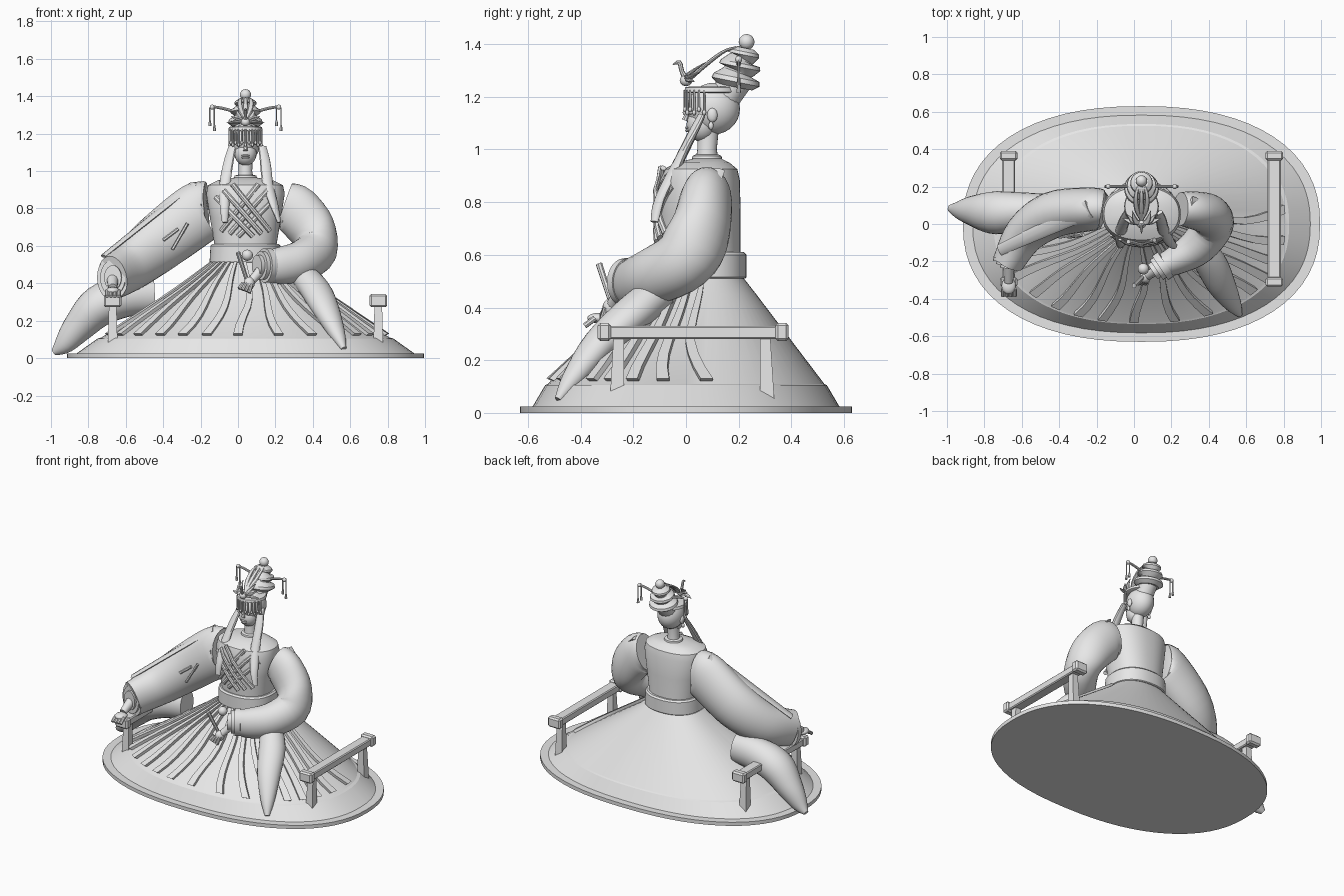
import bpy, bmesh, math
from mathutils import Vector

cube = bpy.data.objects.get("Cube")
if cube:
    bpy.data.objects.remove(cube)

clay = bpy.data.materials.new("light_grey")
clay.use_nodes = True
clay.diffuse_color = (0.8, 0.8, 0.8, 1)
clay.node_tree.nodes["Principled BSDF"].inputs["Base Color"].default_value = (0.8, 0.8, 0.8, 1)
CX = 0.04  # centre line of the figure


def finish(name, bm, angle=35):
    bmesh.ops.recalc_face_normals(bm, faces=bm.faces)
    me = bpy.data.meshes.new(name)
    bm.to_mesh(me)
    bm.free()
    me.materials.append(clay)
    ob = bpy.data.objects.new(name, me)
    bpy.context.collection.objects.link(ob)
    bpy.ops.object.select_all(action='DESELECT')
    ob.select_set(True)
    bpy.context.view_layer.objects.active = ob
    bpy.ops.object.shade_smooth_by_angle(angle=math.radians(angle))
    return ob


def skin(name, rings, angle=35):
    """Join closed rings of points into a capped surface."""
    bm = bmesh.new()
    rows = [[bm.verts.new(p) for p in ring] for ring in rings]
    n = len(rows[0])
    for a, b in zip(rows, rows[1:]):
        for i in range(n):
            bm.faces.new((a[i], a[(i + 1) % n], b[(i + 1) % n], b[i]))
    bm.faces.new(rows[0])
    bm.faces.new(rows[-1])
    return finish(name, bm, angle)


def outline(a, z, hx, hy, cy, power=2.3):
    c, s = math.cos(a), math.sin(a)
    e = 2 / power
    return Vector((CX + hx * math.copysign(abs(c) ** e, c), cy + hy * math.copysign(abs(s) ** e, s), z))


def loft(name, levels, n=64, power=2.3, angle=35):
    return skin(name, [[outline(math.tau * i / n, *lv, power) for i in range(n)] for lv in levels], angle)


def smooth(stations, steps):
    """Catmull-Rom through (x, y, z, side radius, height radius)."""
    out = []
    k = [stations[0]] + list(stations) + [stations[-1]]
    for p0, p1, p2, p3 in zip(k, k[1:], k[2:], k[3:]):
        for j in range(steps):
            t = j / steps
            out.append([0.5 * (2 * b + (c - a) * t + (2 * a - 5 * b + 4 * c - d) * t * t
                               + (3 * b - a - 3 * c + d) * t ** 3) for a, b, c, d in zip(p0, p1, p2, p3)])
    return out + [list(stations[-1])]


def tube(name, stations, n=24, steps=1, up=(0, 0, 1), angle=35):
    st = smooth(stations, steps) if steps > 1 else stations
    rings = []
    for i, s in enumerate(st):
        t = Vector(st[min(i + 1, len(st) - 1)][:3]) - Vector(st[max(i - 1, 0)][:3])
        side = t.cross(Vector(up)).normalized()
        high = side.cross(t).normalized()
        rings.append([Vector(s[:3]) + side * s[3] * math.cos(math.tau * j / n)
                      + high * s[4] * math.sin(math.tau * j / n) for j in range(n)])
    return skin(name, rings, angle)


def rod(name, a, b, r, n=8, r2=None):
    r2 = r if r2 is None else r2
    return tube(name, [(*a, r, r), (*b, r2, r2)], n, up=(0.3, 1, 0.2))


def ball(name, loc, size, seg=20):
    bm = bmesh.new()
    bmesh.ops.create_uvsphere(bm, u_segments=seg, v_segments=seg // 2, radius=1)
    for v in bm.verts:
        v.co = Vector(c * s for c, s in zip(v.co, size)) + Vector(loc)
    return finish(name, bm, 60)


def box(name, loc, size, bevel=0.006):
    bm = bmesh.new()
    bmesh.ops.create_cube(bm, size=1)
    for v in bm.verts:
        v.co = Vector(c * s for c, s in zip(v.co, size)) + Vector(loc)
    bmesh.ops.bevel(bm, geom=bm.edges[:], offset=bevel, segments=1, affect='EDGES')
    return finish(name, bm, 20)


# Plinth and skirt
loft("base_plate", [(0, .955, .63, 0), (.025, .955, .63, 0)])
LOW, HIGH = (.11, .77, .525, 0), (.51, .19, .16, .06)
loft("skirt", [(.02, .91, .585, 0), (.105, .79, .535, 0), LOW, (.45, .265, .207, .06), HIGH], angle=20)

# Pleat ribbons hanging over the front of the skirt
for k, deg in enumerate(range(-72, 97, 12)):
    rings = []
    for j in range(9):
        t = j / 8
        lv = [h + (l - h) * t * 0.97 for h, l in zip(HIGH, LOW)]
        a = math.radians(deg * (0.92 + 0.08 * t * t) - 90 + 2 * math.sin(t * 5 + k))
        p = outline(a, *lv)
        q = outline(a + 0.02, *lv)
        along = (q - p).normalized()
        out = Vector((along.y, -along.x, 0.5)).normalized()
        w = 0.008 + 0.016 * t
        lift = 0.012 + 0.008 * t
        rings.append([p - along * w - out * 0.02, p + along * w - out * 0.02,
                      p + along * w + out * lift, p - along * w + out * lift])
    skin("skirt_ribbon", rings)

# Side rails
for x in (-.67, .75):
    box("rail_bar", (x, .03, .305), (.07, .64, .05))
    for y in (-.31, .365):
        box("rail_end", (x, y, .307), (.095, .05, .07), .01)
    for y in (-.255, .3):
        foot = y * 1.03
        skin("rail_post", [[(x + u * s, c + v * s, z) for u, v in ((-1, -1), (1, -1), (1, 1), (-1, 1))]
                           for c, z, s in ((foot, .04, .027), (y, .29, .02))])

# Torso, belt and collar
loft("torso", [(.5, .165, .15, .06), (.6, .165, .15, .057), (.75, .19, .155, .052), (.88, .21, .153, .052),
               (.925, .2, .14, .055), (.95, .15, .1, .065), (.965, .06, .055, .08)])
loft("belt", [(.51, .185, .165, .06), (.515, .192, .17, .06), (.6, .187, .17, .06), (.61, .178, .16, .06)])
loft("collar_ring", [(.95, .065, .06, .08), (.975, .058, .055, .08), (.98, .045, .045, .08)], 24, 2)
for side in (-1, 1):
    for k in range(3):
        band = []
        for j in range(7):
            t = j / 6
            x = -side * (.07 + .045 * k - .2 * t)
            z = .93 - .035 * k - (.25 - .02 * k) * t
            y = .055 - (.16 if z < .88 else .15) * math.sqrt(max(0, 1 - (x / .21) ** 2))
            band.append((CX + x, y - .004 * (side + 1), z, .012, .014))
        tube("robe_lapel", band, 8)

# Right arm: long sleeve resting on the rail
tube("right_sleeve", [(-.17, .08, .79, .1, .15), (-.22, .08, .77, .115, .165), (-.43, .05, .61, .125, .155),
                      (-.58, -.05, .49, .11, .135), (-.67, -.2, .43, .085, .12)], 28, 5)
for y, r in ((-.21, .1), (-.225, .08), (-.24, .055)):
    tube("right_cuff", [(-.665, y + .03, .43, r * .85, r * 1.2), (-.67, y, .43, r * .85, r * 1.2)], 24)
rod("right_wrist", (-.67, -.22, .42), (-.67, -.31, .375), .032, 12, .024)
ball("right_palm", (-.67, -.33, .36), (.038, .045, .02))
for i in range(4):
    x = -.7 + .021 * i
    rod("right_finger", (x, -.345, .36), (x, -.385, .33), .011)
for dx in (0, .05):
    rod("sleeve_slash", (-.27 - dx, -.058, .72 - dx * .6), (-.35 - dx, -.07, .58 + dx), .009, 6)

# Left arm: bent across the lap
tube("left_sleeve", [(.25, .08, .82, .09, .12), (.31, .075, .79, .1, .135), (.4, .05, .68, .11, .13),
                     (.42, -.01, .58, .11, .12), (.34, -.12, .52, .1, .11), (.23, -.19, .495, .08, .1),
                     (.16, -.22, .495, .065, .085)], 28, 4)
for d, r in ((0, .092), (.02, .076), (.04, .056)):
    tube("left_cuff", [(.17 - d, -.215 - d * .5, .495, r * .85, r),
                       (.14 - d, -.235 - d * .5, .495, r * .85, r)], 24)
rod("left_wrist", (.13, -.24, .48), (.07, -.28, .41), .028, 12, .022)
ball("left_palm", (.06, -.285, .4), (.03, .032, .035))
for i in range(4):
    rod("left_finger", (.075 - .016 * i, -.305, .4), (.06 - .018 * i, -.32, .35 + .007 * i), .01)
ball("cuff_bead", (.05, -.24, .55), (.03, .03, .03))
rod("held_stick", (0, -.33, .565), (.05, -.28, .41), .013, 8, .011)

# Rims standing up on both shoulders
tube("right_shoulder_rim", [(-.24, .08, .93, .05, .012), (-.72, -.14, .545, .03, .01)], 8)
tube("left_shoulder_rim", [(.3, .1, .92, .05, .012), (.455, .06, .79, .04, .01)], 8)

# Draped legs
tube("right_leg", [(-.45, .08, .34, .08, .1), (-.6, .07, .33, .1, .11), (-.74, .06, .28, .115, .11),
                   (-.85, .07, .17, .085, .085), (-.93, .075, .075, .05, .055), (-.985, .085, .03, .018, .018)], 24, 4)
tube("left_leg", [(.33, -.1, .46, .07, .07), (.41, -.21, .37, .085, .07), (.47, -.33, .26, .075, .06),
                  (.53, -.43, .13, .045, .04), (.565, -.485, .05, .015, .015)], 24, 4)

# Neck, head and face
loft("neck", [(.95, .045, .045, .08), (1.0, .036, .037, .08), (1.08, .038, .04, .085)], 20, 2)
ball("head", (CX, .105, 1.155), (.082, .1, .098), 28)
ball("jaw", (CX, .06, 1.095), (.06, .058, .066))
rod("nose", (CX, .012, 1.15), (CX, -.004, 1.11), .007, 8, .013)
for z in (1.072, 1.083):
    ball("lip", (CX, .006, z), (.022, .01, .006), 12)
for s in (-1, 1):
    ball("ear", (CX + s * .08, .1, 1.13), (.012, .02, .028), 12)
    ball("earring", (CX + s * .084, .095, 1.09), (.01, .01, .016), 10)
    ball("eye", (CX + s * .03, .018, 1.14), (.018, .01, .008), 12)

# Side locks hanging over the chest
tube("right_lock", [(-.03, .06, 1.13, .024, .012), (-.05, .02, 1.05, .029, .016), (-.07, -.04, .93, .03, .018),
                    (-.072, -.1, .81, .025, .016), (-.07, -.12, .725, .016, .01)], 12, 4)
tube("left_lock", [(.13, .06, 1.13, .024, .012), (.145, .02, 1.05, .029, .016), (.16, -.04, .93, .03, .018),
                   (.195, -.1, .81, .025, .016), (.22, -.12, .725, .016, .01)], 12, 4)

# Hair bun built from stacked tapered discs
bun = []
for y, z, r, h in ((.19, 1.265, .093, .028), (.205, 1.32, .08, .023), (.22, 1.365, .06, .02)):
    for d, f in ((-1, .72), (-.3, 1), (.3, .95), (1, .6)):
        bun.append((CX, y + d * h * .2, z + d * h, r * f, r * f))
tube("hair_bun", bun, 28, up=(1, 0, 0), angle=20)
rod("bun_root", (CX, .14, 1.19), (CX, .19, 1.26), .06, 16)
ball("bun_bead", (CX, .23, 1.408), (.03, .03, .03))

# Headband and beaded veil
loft("headband", [(1.215, .086, .096, .095), (1.218, .092, .102, .095),
                  (1.236, .088, .098, .095), (1.238, .075, .085, .095)], 32, 2)
for i in range(13):
    a = math.radians(-165 + 12.5 * i)
    x, y = CX + .088 * math.cos(a), .095 + .1 * math.sin(a)
    end = 1.14 + .012 * (i % 2)
    rod("veil_strand", (x, y, 1.225), (x, y, end), .005, 6)
    ball("veil_bead", (x, y, end), (.008, .008, .011), 8)

# Crest above the brow
ball("crest_body", (CX, .0, 1.262), (.024, .024, .022), 12)
tube("crest_neck", [(CX, .005, 1.26, .015, .012), (CX, -.015, 1.295, .009, .009),
                    (CX, -.025, 1.33, .009, .008), (CX, -.05, 1.322, .002, .002)], 8, 3, up=(1, 0, 0))
for s in (-1, 1):
    for k in range(3):
        tip = (CX + s * (.1 - .025 * k), .03 + .02 * k, 1.258 + .035 * k)
        tube("crest_wing", [(CX, .01, 1.262, .008, .006), (CX + s * (.05 - .01 * k), .012, 1.262 + .012 * k, .016, .008),
                            (*tip, .002, .002)], 8, 3)
for s in (-1, 0, 1):
    tube("crest_plume", [(CX, .02, 1.27, .008, .006), (CX + s * .025, .08, 1.325, .014, .008),
                         (CX + s * .03, .15, 1.375, .011, .006), (CX + s * .015, .21, 1.39, .004, .004)], 8, 4)

# Hairpins with hanging tassels
for s in (-1, 1):
    tube("hairpin", [(CX + s * .05, .2, 1.315, .008, .008), (CX + s * .12, .2, 1.335, .008, .008),
                     (CX + s * .18, .2, 1.345, .007, .007)], 8, 3)
    ball("hairpin_knob", (CX + s * .178, .2, 1.342), (.014, .014, .014), 10)
    for dx, end in ((-.012, 1.24), (.012, 1.215)):
        x = CX + s * .178 + dx
        rod("tassel", (x, .2, 1.34), (x, .2, end), .004, 6)
        rod("tassel_drop", (x, .2, end + .03), (x, .2, end), .006, 6, .009)
